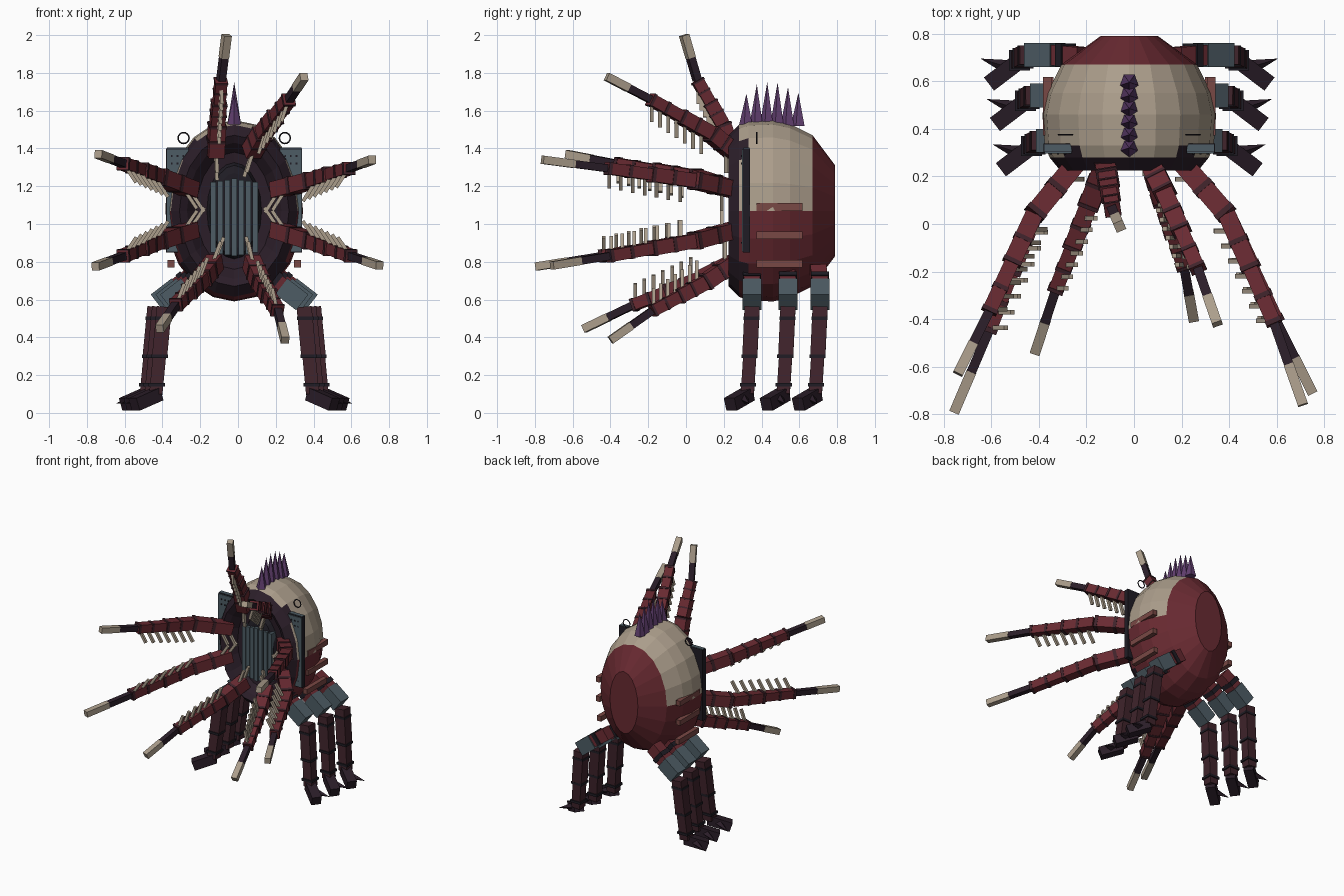
import bpy, bmesh, math
from mathutils import Matrix, Vector

cube = bpy.data.objects.get("Cube")
if cube:
    bpy.data.objects.remove(cube)

CX, CZ = -0.02, 1.07
COLOURS = {
    "cream": (0.41, 0.34, 0.26), "red": (0.14, 0.023, 0.031),
    "dark_purple": (0.024, 0.013, 0.022), "leg_maroon": (0.05, 0.017, 0.024),
    "grey": (0.075, 0.108, 0.13), "violet": (0.12, 0.05, 0.16),
    "rust": (0.19, 0.065, 0.058), "black": (0.014, 0.012, 0.018),
}
NAMES = list(COLOURS)
for name, rgb in COLOURS.items():
    m = bpy.data.materials.new(name)
    m.use_nodes = True
    m.diffuse_color = (*rgb, 1)
    bsdf = m.node_tree.nodes["Principled BSDF"]
    bsdf.inputs["Base Color"].default_value = (*rgb, 1)
    bsdf.inputs["Roughness"].default_value = 0.8


class Part:
    """Collects primitives into one named object."""
    def __init__(self, name):
        self.name, self.bm = name, bmesh.new()

    def paint(self, verts, colour):
        for f in {f for v in verts for f in v.link_faces}:
            f.material_index = NAMES.index(colour)

    def box(self, centre, size, colour):
        mat = Matrix.Translation(centre) @ Matrix.Diagonal((*size, 1))
        self.paint(bmesh.ops.create_cube(self.bm, size=1, matrix=mat)["verts"], colour)

    def beam(self, p, q, w, h, colour, up=(0, 0, 1)):
        p, q = Vector(p), Vector(q)
        z = (q - p).normalized()
        x = Vector(up).cross(z).normalized()
        rot = Matrix((x, z.cross(x), z)).transposed().to_4x4()
        mat = Matrix.Translation((p + q) / 2) @ rot @ Matrix.Diagonal((w, h, (q - p).length, 1))
        self.paint(bmesh.ops.create_cube(self.bm, size=1, matrix=mat)["verts"], colour)

    def cone(self, p, q, r, sides, colour):
        p, q = Vector(p), Vector(q)
        rot = (q - p).to_track_quat('Z', 'Y').to_matrix().to_4x4()
        mat = Matrix.Translation((p + q) / 2) @ rot
        res = bmesh.ops.create_cone(self.bm, cap_ends=True, segments=sides, radius1=r,
                                    radius2=0, depth=(q - p).length, matrix=mat)
        self.paint(res["verts"], colour)

    def loft(self, rings, colour_rule, sides=20):
        """Skin elliptical rings (y, rx, rz) and cap the last one."""
        loops = []
        for y, rx, rz in rings:
            angles = [2 * math.pi * i / sides for i in range(sides)]
            loops.append([self.bm.verts.new((CX + rx * math.cos(a), y, CZ + rz * math.sin(a)))
                          for a in angles])
        faces = [self.bm.faces.new((a[i], a[(i + 1) % sides], b[(i + 1) % sides], b[i]))
                 for a, b in zip(loops, loops[1:]) for i in range(sides)]
        faces.append(self.bm.faces.new(loops[-1]))
        for f in faces:
            f.material_index = NAMES.index(colour_rule(f.calc_center_median()))

    def done(self):
        bmesh.ops.recalc_face_normals(self.bm, faces=self.bm.faces)
        mesh = bpy.data.meshes.new(self.name)
        self.bm.to_mesh(mesh)
        self.bm.free()
        for n in NAMES:
            mesh.materials.append(bpy.data.materials[n])
        bpy.context.collection.objects.link(bpy.data.objects.new(self.name, mesh))


# Shell: cream upper half, red belly and rear; front lip folds into the mouth
def shell_colour(c):
    if c.y < 0.3:
        return "dark_purple"
    return "cream" if c.z > CZ and c.y < 0.67 else "red"


shell = Part("shell")
shell.loft([(0.32, 0.12, 0.24), (0.31, 0.2, 0.31), (0.25, 0.25, 0.36), (0.225, 0.29, 0.40),
            (0.28, 0.335, 0.455), (0.33, 0.355, 0.475), (0.46, 0.365, 0.48),
            (0.55, 0.345, 0.46), (0.67, 0.285, 0.40), (0.79, 0.12, 0.24)],
           lambda c: "dark_purple" if c.y < 0.32 and abs(c.x - CX) < 0.28 and
           abs(c.z - CZ) < 0.36 else shell_colour(c))
shell.done()

# Mouth: dark oval with upright grey slats
mouth = Part("mouth_grille")
mouth.loft([(0.33, 0.15, 0.26), (0.28, 0.13, 0.24), (0.27, 0.1, 0.2)], lambda c: "black")
for i in range(-3, 4):
    half = 0.205 - 0.006 * abs(i)
    mouth.box((CX + i * 0.037, 0.27 + 0.005 * abs(i), 1.035), (0.03, 0.05, 2 * half), "grey")
mouth.done()

# Back spikes
spikes = Part("back_spikes")
for i, tip in enumerate((1.69, 1.74, 1.75, 1.75, 1.725, 1.695)):
    y = 0.32 + i * 0.055
    spikes.cone((CX, y, 1.52), (CX, y, tip), 0.04, 5, "violet")
spikes.done()

for s, side in ((1, "left"), (-1, "right")):
    # Armour plate with dark rim and rivets
    plate = Part(side + "_plate")
    plate.box((CX + s * 0.3, 0.32, 1.125), (0.12, 0.035, 0.55), "black")
    plate.box((CX + s * 0.3, 0.3, 1.125), (0.114, 0.008, 0.54), "grey")
    plate.box((CX + s * 0.3, 0.32, 1.4), (0.114, 0.03, 0.008), "grey")
    for i in range(3):
        for z in (0.9, 1.36, 1.32):
            plate.box((CX + s * (0.27 + i * 0.03), 0.295, z), (0.009, 0.006, 0.009), "black")
    plate.done()

    # Small ring on top of the shell
    bpy.ops.mesh.primitive_torus_add(major_segments=16, minor_segments=6, major_radius=0.029,
                                     minor_radius=0.004, location=(CX + s * 0.268, 0.375, 1.455),
                                     rotation=(math.pi / 2, 0, 0))
    ring = bpy.context.object
    ring.name = side + "_ring"
    ring.data.materials.append(bpy.data.materials["black"])

    # Side gill bars
    gills = Part(side + "_gills")
    for z, x in ((0.79, 0.335), (0.94, 0.345), (1.09, 0.345)):
        gills.box((CX + s * x, 0.495, z), (0.035, 0.245, 0.04), "rust")
    gills.done()

    # Legs
    for i, name in enumerate(("front", "middle", "rear")):
        leg = Part(f"{side}_{name}_leg")
        off, hy = 0.025 * (i - 1), (0.35, 0.54, 0.71)[i]

        def pt(x, y, z):
            return (CX + s * (x + off), hy + y, z)
        Y = (0, 1, 0)
        leg.beam(pt(0.17, -0.01, 0.75), pt(0.28, 0, 0.67), 0.09, 0.085, "red", Y)
        leg.beam(pt(0.23, 0, 0.71), pt(0.255, 0, 0.69), 0.1, 0.095, "black", Y)
        leg.beam(pt(0.275, 0, 0.67), pt(0.385, 0, 0.585), 0.105, 0.1, "grey", Y)
        leg.beam(pt(0.395, 0, 0.56), pt(0.42, -0.012, 0.3), 0.08, 0.08, "leg_maroon", Y)
        leg.beam(pt(0.42, -0.012, 0.31), pt(0.44, -0.025, 0.1), 0.07, 0.07, "leg_maroon", Y)
        for z in (0.5, 0.3, 0.15):
            t = (0.56 - z) / 0.46
            leg.box(pt(0.395 + 0.045 * t, -0.025 * t, z), (0.088, 0.086, 0.018), "black")
        # Foot and claw
        leg.beam(pt(0.43, -0.02, 0.1), pt(0.555, -0.115, 0.045), 0.07, 0.07, "dark_purple")
        leg.cone(pt(0.49, -0.05, 0.08), pt(0.6, -0.015, 0.05), 0.03, 4, "dark_purple")
        leg.done()

# Arms: base, elbow, end of the red section, tip
ARMS = {
    "top_right": ((-0.12, 0.25, 1.36), (-0.11, 0.19, 1.53), (-0.09, 0.06, 1.76), (-0.06, -0.01, 2.0)),
    "top_left": ((0.07, 0.25, 1.38), (0.13, 0.13, 1.48), (0.27, -0.19, 1.66), (0.35, -0.42, 1.78)),
    "upper_left": ((0.2, 0.26, 1.18), (0.39, 0.04, 1.23), (0.59, -0.42, 1.295), (0.71, -0.76, 1.34)),
    "upper_right": ((-0.24, 0.26, 1.18), (-0.42, 0.04, 1.25), (-0.61, -0.37, 1.32), (-0.74, -0.63, 1.37)),
    "lower_left": ((0.2, 0.26, 0.97), (0.39, 0.04, 0.91), (0.6, -0.41, 0.83), (0.75, -0.71, 0.78)),
    "lower_right": ((-0.24, 0.26, 0.97), (-0.42, 0.04, 0.91), (-0.61, -0.45, 0.83), (-0.755, -0.79, 0.775)),
    "bottom_left": ((0.07, 0.26, 0.8), (0.12, 0.1, 0.69), (0.21, -0.18, 0.54), (0.25, -0.4, 0.385)),
    "bottom_right": ((-0.12, 0.26, 0.8), (-0.19, 0.08, 0.71), (-0.33, -0.28, 0.57), (-0.415, -0.54, 0.445)),
}
for name, path in ARMS.items():
    arm = Part(name + "_arm")
    base, elbow, end, tip = map(Vector, path)
    middle = elbow.lerp(end, 0.5)
    for p, q, w in ((base, elbow, 0.085), (elbow, middle, 0.075), (middle, end, 0.062)):
        arm.beam(p, q, w, w, "red")
        for t in (0.45, 0.92):
            arm.beam(p.lerp(q, t), p.lerp(q, t + 0.08), w + 0.007, w + 0.007, "leg_maroon")
    wrist = end.lerp(tip, 0.5)
    arm.beam(end, wrist, 0.04, 0.04, "dark_purple")
    arm.beam(wrist, tip, 0.043, 0.043, "cream")
    # Comb of teeth on the inner side
    hang = -1 if tip.z > CZ else 1
    inward = Vector((-0.9 * tip.x, 0, hang)).normalized()
    for i in range(9):
        t = 0.12 + i * 0.205
        p = base.lerp(elbow, t) if t < 0.5 else elbow.lerp(end, min((t - 0.3) / 1.5, 0.97))
        arm.beam(p, p + inward * (0.15 - 0.004 * i), 0.019, 0.019, "cream", (0, 1, 0))
    arm.done()
